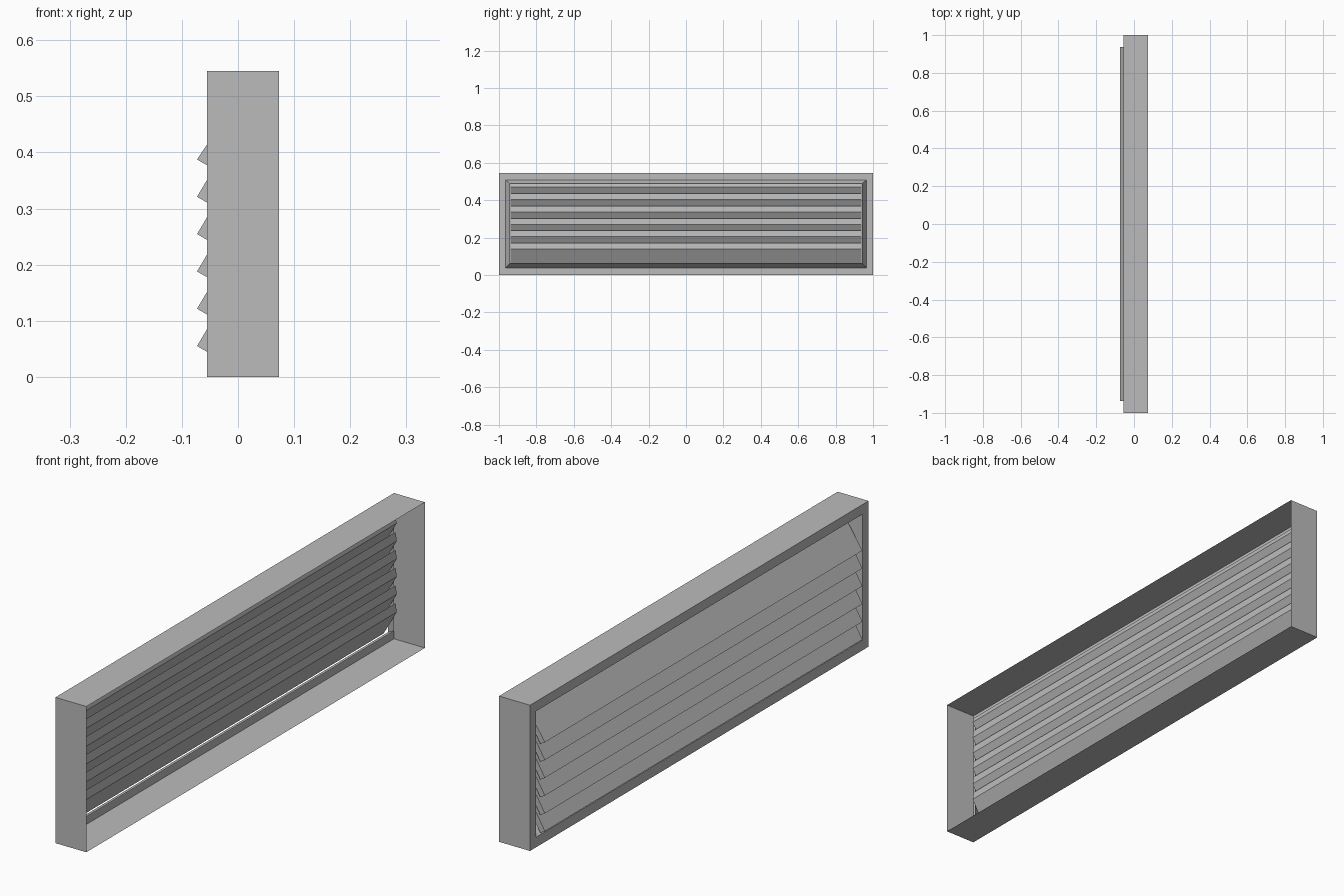
import bpy, bmesh

cube = bpy.data.objects.get("Cube")
if cube:
    bpy.data.objects.remove(cube, do_unlink=True)

grey = bpy.data.materials.new("plain_grey")
grey.use_nodes = True
colour = (0.5, 0.5, 0.5, 1)
grey.diffuse_color = colour
grey.node_tree.nodes["Principled BSDF"].inputs["Base Color"].default_value = colour

BACK, FRONT, HEIGHT = -0.055, 0.073, 0.545


def finish(name, bm):
    mesh = bpy.data.meshes.new(name)
    bm.to_mesh(mesh)
    bm.free()
    mesh.materials.append(grey)
    bpy.context.collection.objects.link(bpy.data.objects.new(name, mesh))


def ring(bm, x, half, low, high):
    """Rectangle of vertices facing +x."""
    corners = ((-half, low), (half, low), (half, high), (-half, high))
    return [bm.verts.new((x, y, z)) for y, z in corners]


def bridge(bm, a, b):
    for i in range(4):
        j = (i + 1) % 4
        bm.faces.new((a[i], a[j], b[j], b[i]))


# Open sheet casing: walls, rear flange and the raised sloping collar
bm = bmesh.new()
front = ring(bm, FRONT, 1, 0, HEIGHT)
rear = ring(bm, BACK, 1, 0, HEIGHT)
opening = ring(bm, BACK, 0.965, 0.038, 0.509)
collar = ring(bm, -0.012, 0.94, 0.064, 0.487)
for a, b in ((rear, front), (rear, opening), (opening, collar)):
    bridge(bm, a, b)
bmesh.ops.recalc_face_normals(bm, faces=bm.faces[:])
finish("casing", bm)

# Six slanted louvre slats with a near-vertical inner nose
PROFILE = ((-0.073, 0), (-0.054, -0.011), (0.0, 0.083), (-0.005, 0.115))
for n in range(6):
    tip = 0.055 + n * 0.0665
    bm = bmesh.new()
    ends = [[bm.verts.new((x, y, min(tip + z, 0.49))) for x, z in PROFILE]
            for y in (-0.938, 0.938)]
    bridge(bm, *ends)
    for end in ends:
        bm.faces.new(end)
    bmesh.ops.recalc_face_normals(bm, faces=bm.faces[:])
    finish(f"louvre_slat_{n + 1}", bm)
